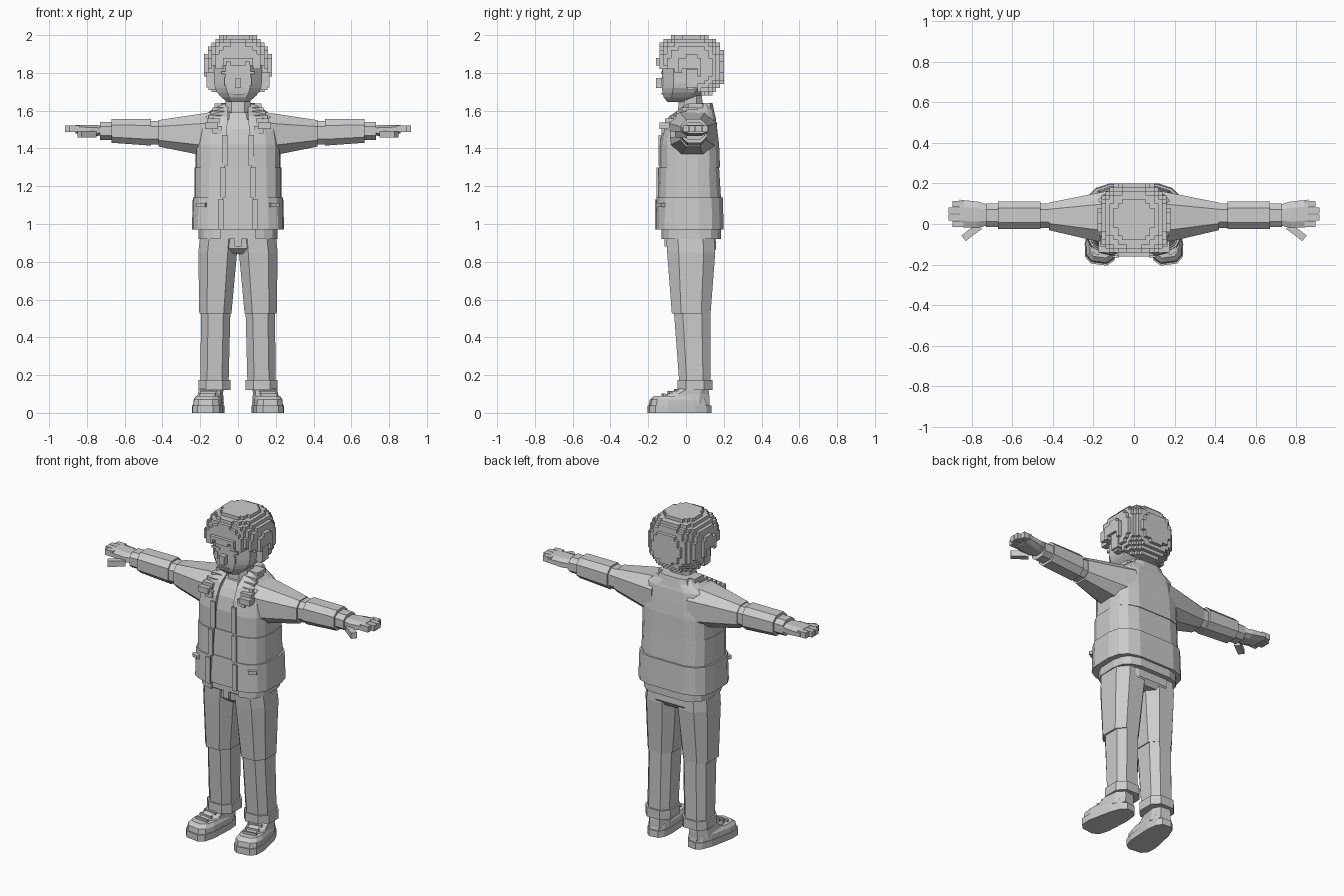
import bpy, bmesh, math
from mathutils import Matrix, Vector

if "Cube" in bpy.data.objects:
    bpy.data.objects.remove(bpy.data.objects["Cube"], do_unlink=True)

colour = (0.6, 0.6, 0.6, 1)
grey = bpy.data.materials.new("plain_grey")
grey.use_nodes = True
grey.diffuse_color = colour
grey.node_tree.nodes["Principled BSDF"].inputs["Base Color"].default_value = colour


def finish(name, bm, paired=False):
    """Turn a bmesh into an object, mirrored to the other side if paired."""
    bmesh.ops.recalc_face_normals(bm, faces=bm.faces)
    mesh = bpy.data.meshes.new(name)
    bm.to_mesh(mesh)
    bm.free()
    mesh.materials.append(grey)
    part = bpy.data.objects.new(name, mesh)
    bpy.context.collection.objects.link(part)
    if paired:
        part.modifiers.new("other_side", 'MIRROR').use_mirror_merge = False


def loft(name, rings, paired=False, placing=Matrix()):
    """Skin a row of closed rings and cap both ends."""
    bm = bmesh.new()
    loops = [[bm.verts.new(placing @ Vector(point)) for point in ring] for ring in rings]
    for lower, upper in zip(loops, loops[1:]):
        for i in range(len(lower)):
            bm.faces.new((lower[i - 1], lower[i], upper[i], upper[i - 1]))
    bm.faces.new(loops[0])
    bm.faces.new(loops[-1])
    finish(name, bm, paired)


def octagon(left, right, front, back, cut=0.24):
    """Rectangle with corners cut by a share of each side."""
    dx, dy = (right - left) * cut, (back - front) * cut
    return [(left + dx, front), (right - dx, front), (right, front + dy), (right, back - dy),
            (right - dx, back), (left + dx, back), (left, back - dy), (left, front + dy)]


def stack(name, *sections, paired=False, placing=Matrix()):
    """Loft upward; a section is height, left, right, front, back."""
    loft(name, [[(x, y, z) for x, y in octagon(*sides)] for z, *sides in sections], paired, placing)


def reach(name, *sections):
    """Loft outward along both arms; a section is x, front, back, bottom, top."""
    loft(name, [[(x, y, z) for y, z in octagon(*sides)] for x, *sides in sections], paired=True)


def box(name, centre, size, paired=False, turn=0.0):
    bm = bmesh.new()
    bmesh.ops.create_cube(bm, size=1)
    bm.transform(Matrix.Translation(centre) @ Matrix.Rotation(turn, 4, 'Z')
                 @ Matrix.Diagonal(Vector(size).to_4d()))
    finish(name, bm, paired)


def rounded(angle):
    """Point on a unit square with well rounded corners."""
    c, s = math.cos(angle), math.sin(angle)
    return math.copysign(abs(c) ** 0.6, c), math.copysign(abs(s) ** 0.6, s)


def mirror_ring(half, z):
    return [(x, y, z) for x, y in half] + [(-x, y, z) for x, y in reversed(half)]


# Open jacket with the shirt set back between its front edges
def jacket_ring(z, width, front, back):
    gap = 0.05 + 0.06 * (1.64 - z)
    half = [(gap, front + 0.02), (gap, front)]
    for i in range(7):
        x, y = rounded(math.radians(22 * i - 60))
        half.append((width * x, (front + back + (back - front) * y) / 2))
    return mirror_ring(half, z)


def jacket_part(name, *sections):
    loft(name, [jacket_ring(*section) for section in sections])


jacket_part("jacket_hem", (0.92, 0.21, -0.13, 0.19), (1, 0.21, -0.13, 0.19))
jacket_part("jacket_lower", (0.97, 0.245, -0.16, 0.205), (1.14, 0.24, -0.155, 0.2))
jacket_part("jacket_middle", (1.14, 0.23, -0.15, 0.19), (1.3, 0.23, -0.145, 0.18))
jacket_part("jacket_chest", (1.3, 0.225, -0.14, 0.185), (1.42, 0.225, -0.14, 0.18),
            (1.5, 0.215, -0.125, 0.17), (1.57, 0.19, -0.09, 0.16),
            (1.6, 0.145, -0.045, 0.15), (1.635, 0.1, 0, 0.13))

# Front edge strips, pocket flaps and layered collar
for i in range(3):
    box("jacket_front_strip", (0.09 - 0.01 * i, 0.01 * i - 0.16, 1.05 + 0.17 * i),
        (0.03, 0.01, 0.16), paired=True)
box("pocket_flap", (0.19, -0.13, 1.1), (0.05, 0.03, 0.02), paired=True, turn=0.5)
for i in range(6):
    box("collar_step", (0.09 + 0.01 * i, 0.05 - 0.03 * i, 1.62 - 0.02 * i),
        (0.07, 0.08, 0.035), paired=True)
box("lapel_tip", (0.11, -0.115, 1.5), (0.05, 0.03, 0.04), paired=True)
stack("collar_back", (1.57, -0.12, 0.12, 0.07, 0.155), (1.64, -0.09, 0.09, 0.08, 0.14))

# Sleeves with elbow and wrist bands
reach("upper_sleeve", (0.12, -0.1, 0.165, 1.35, 1.595), (0.42, -0.03, 0.105, 1.41, 1.55))
reach("elbow_band", (0.4, -0.02, 0.1, 1.42, 1.545), (0.5, -0.02, 0.1, 1.42, 1.545))
reach("lower_sleeve", (0.46, -0.025, 0.11, 1.415, 1.555), (0.67, -0.025, 0.11, 1.43, 1.555))
reach("wrist_band", (0.6, -0.015, 0.1, 1.445, 1.54), (0.73, -0.015, 0.1, 1.445, 1.54))

# Hands
reach("palm", (0.7, 0, 0.09, 1.47, 1.52), (0.77, -0.02, 0.11, 1.465, 1.525),
      (0.86, -0.015, 0.12, 1.48, 1.525))
for i in range(4):
    length = 0.075 if i in (1, 2) else 0.055
    box("finger", (0.84 + length / 2, 0.033 * i, 1.505), (length, 0.03, 0.035), paired=True)
box("thumb", (0.8, -0.04, 1.475), (0.1, 0.035, 0.035), paired=True, turn=-0.65)

# Trousers
stack("hips", (0.84, -0.17, 0.17, -0.06, 0.14), (0.87, -0.19, 0.19, -0.095, 0.16),
      (0.95, -0.2, 0.2, -0.1, 0.155))
stack("thigh", (0.525, 0.035, 0.205, -0.075, 0.13), (0.85, 0.005, 0.21, -0.1, 0.155),
      (0.94, 0, 0.2, -0.105, 0.15), paired=True)
stack("shin", (0.15, 0.05, 0.2, -0.035, 0.13), (0.55, 0.04, 0.195, -0.065, 0.13), paired=True)
stack("trouser_cuff", (0.12, 0.04, 0.21, -0.045, 0.14), (0.175, 0.04, 0.21, -0.045, 0.14), paired=True)
box("belt", (0, -0.107, 0.945), (0.22, 0.02, 0.035))
box("fly", (0, -0.105, 0.915), (0.035, 0.02, 0.07))

# Shoes, wider at the toe and turned out a little
toe_out = 0.13
foot = Matrix.Translation((0.147, 0, 0)) @ Matrix.Rotation(toe_out, 4, 'Z')


def shoe_ring(z, scale):
    half = []
    for i in range(6):
        x, y = rounded(math.radians(30 * i - 75))
        y = 0.17 * scale * y - 0.035
        half.append((x * scale * (0.075 - 0.08 * y), y))
    return mirror_ring(half, z)


loft("shoe_sole", [shoe_ring(0, 1), shoe_ring(0.04, 1)], True, foot)
loft("shoe_upper", [shoe_ring(0.03, 0.96), shoe_ring(0.07, 0.92), shoe_ring(0.09, 0.78)], True, foot)
stack("shoe_ankle", (0.05, -0.065, 0.065, -0.13, 0.12), (0.1, -0.06, 0.06, -0.1, 0.12),
      (0.13, -0.06, 0.06, -0.035, 0.115), paired=True, placing=foot)
for i in range(3):
    spot = foot @ Vector((0, 0.034 * i - 0.12, 0.012 * i + 0.096))
    box("shoelace", spot, (0.085, 0.012, 0.014), paired=True, turn=toe_out)

# Neck and shirt collar
stack("neck", (1.5, -0.07, 0.07, -0.05, 0.09), (1.7, -0.065, 0.065, -0.035, 0.085))
stack("shirt_collar", (1.55, -0.095, 0.095, -0.085, 0.1), (1.59, -0.08, 0.08, -0.06, 0.1))

# Head with the jaw narrowing toward the chin
head = []
for i in range(5):
    taper = (1 - i / 4) ** 2
    width = 0.126 * (1 - 0.55 * taper)
    head.append((1.645 + 0.025 * i, -width, width, 0.03 * taper ** 2 - 0.127, 0.13 * (1 - taper)))
stack("head", *head, (1.9, *head[-1][1:]))
box("nose", (0, -0.138, 1.747), (0.034, 0.044, 0.054))
box("ear", (0.143, 0.03, 1.77), (0.048, 0.06, 0.095), paired=True)
box("ear_lobe", (0.135, 0.025, 1.725), (0.04, 0.04, 0.03), paired=True)
box("eye", (0.06, -0.126, 1.755), (0.024, 0.008, 0.045), paired=True)
box("eyebrow", (0.06, -0.127, 1.8), (0.055, 0.009, 0.014), paired=True)
box("mouth", (0, -0.126, 1.69), (0.05, 0.008, 0.008))

# Blocky hair, made of the outer faces of small cubes
STEP = 0.02


def is_hair(cell):
    x, y, z = ((index + 0.5) * STEP for index in cell)
    side = abs(x)
    size = (side / 0.175) ** 2.5 + abs((y - 0.022) / 0.184) ** 2.5 + abs((z - 1.835) / 0.172) ** 2.5
    if y < -0.06:
        ragged = (side < 0.08) + (int(side / STEP) % 4 == 2)
        hairline = 1.81 + STEP * ragged
    elif y < 0.06:
        hairline = 1.81 if y > -STEP else 1.79
    else:
        hairline = 1.67 + max(0, 0.1 - y)
    fringe_dip = y < -0.13 and side < 0.06 and 1.87 < z < 1.95
    return size < 1 and z > hairline and not fringe_dip


cells = {cell for i in range(-10, 10) for j in range(-9, 12) for k in range(82, 100)
         if is_hair(cell := (i, j, k))}
bm = bmesh.new()
for cell in cells:
    for axis in range(3):
        across, along = (axis + 1) % 3, (axis + 2) % 3
        for side in (0, 1):
            beside = list(cell)
            beside[axis] += side * 2 - 1
            if tuple(beside) in cells:
                continue
            quad = []
            for u, v in ((0, 0), (1, 0), (1, 1), (0, 1)):
                corner = list(cell)
                corner[axis] += side
                corner[across] += u
                corner[along] += v
                quad.append(bm.verts.new(Vector(corner) * STEP))
            bm.faces.new(quad)
bmesh.ops.remove_doubles(bm, verts=bm.verts, dist=0.001)
finish("hair", bm)
